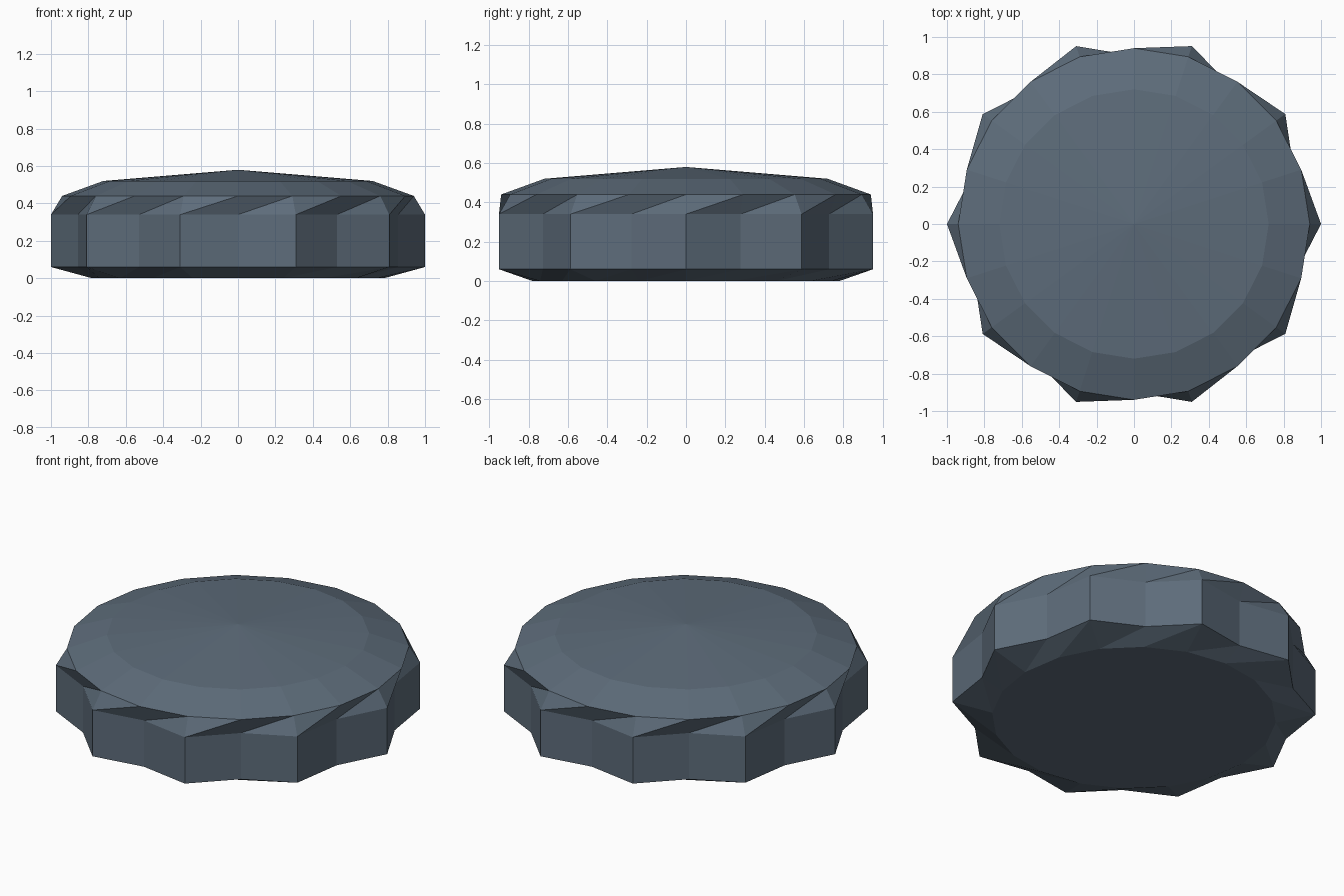
import bpy
import bmesh
from math import cos, sin, pi

cube = bpy.data.objects.get("Cube")
if cube:
    bpy.data.objects.remove(cube, do_unlink=True)

SIDES = 20


def ring(bm, z, tip, valley=None):
    """Ring of vertices; a valley radius makes it a scalloped star."""
    radii = (tip, tip if valley is None else valley)
    return [bm.verts.new((radii[i % 2] * cos(2 * pi * i / SIDES),
                          radii[i % 2] * sin(2 * pi * i / SIDES), z))
            for i in range(SIDES)]


def bridge(bm, low, high):
    """Join two rings with triangles whose diagonals all lean the same way."""
    for i in range(SIDES):
        j = (i + 1) % SIDES
        bm.faces.new((low[i], low[j], high[j]))
        bm.faces.new((low[i], high[j], high[i]))


# Slate colour
slate = bpy.data.materials.new("slate_grey")
slate.use_nodes = True
colour = (0.11, 0.15, 0.195, 1)
slate.diffuse_color = colour
slate.node_tree.nodes["Principled BSDF"].inputs["Base Color"].default_value = colour

# Scalloped disc: base, star-shaped grip, round shoulder, shallow domed top
bm = bmesh.new()
rings = [
    ring(bm, 0, 0.78),
    ring(bm, 0.06, 1, 0.9),
    ring(bm, 0.34, 1, 0.9),
    ring(bm, 0.44, 0.94),
    ring(bm, 0.52, 0.72),
]
for low, high in zip(rings, rings[1:]):
    bridge(bm, low, high)
bm.faces.new(reversed(rings[0]))
apex = bm.verts.new((0, 0, 0.58))
for i in range(SIDES):
    bm.faces.new((rings[-1][i], rings[-1][(i + 1) % SIDES], apex))

mesh = bpy.data.meshes.new("scalloped_disc")
bm.to_mesh(mesh)
bm.free()
mesh.materials.append(slate)
disc = bpy.data.objects.new("scalloped_disc", mesh)
bpy.context.collection.objects.link(disc)
